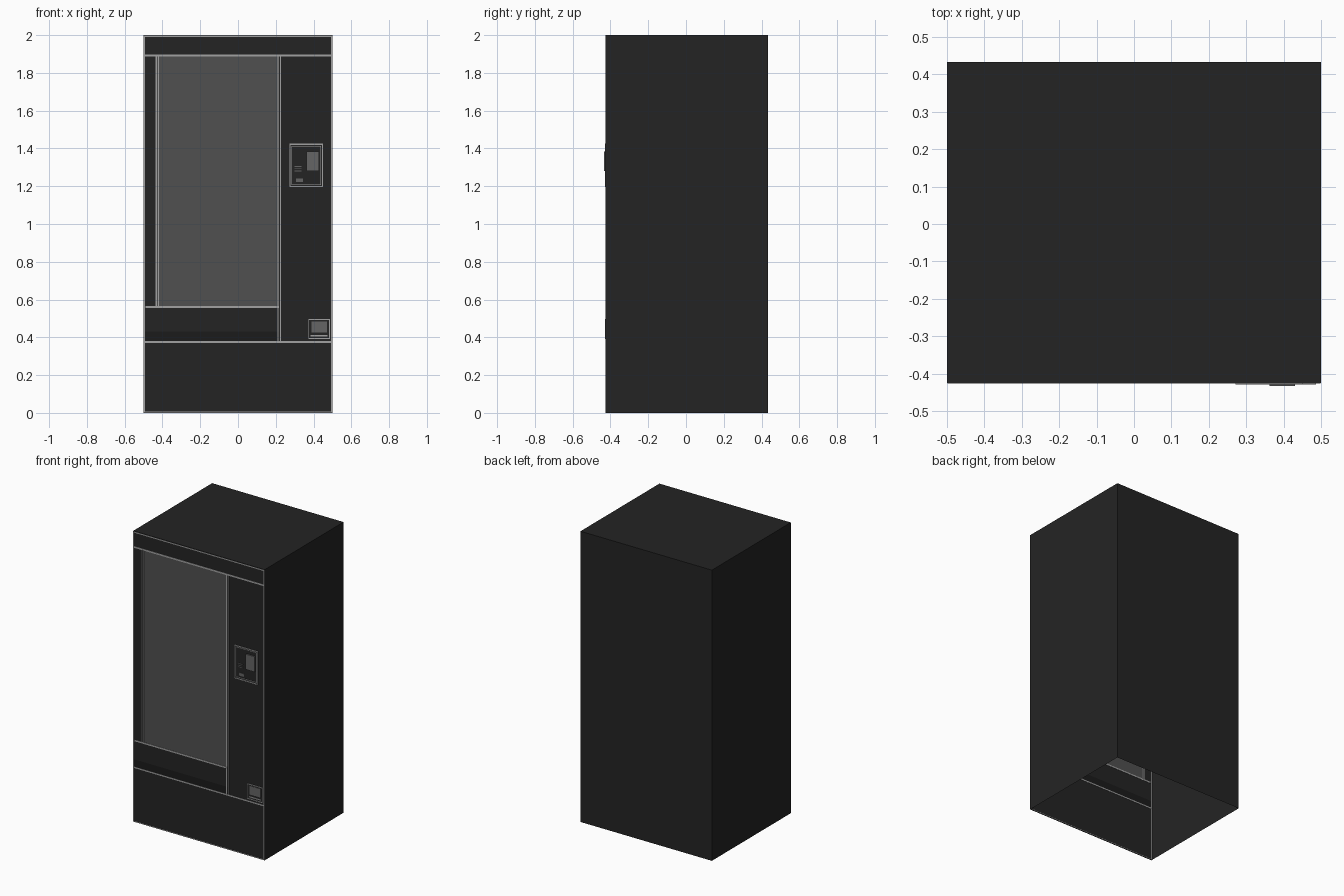
import bpy
import bmesh
from mathutils import Vector

cube = bpy.data.objects.get("Cube")
if cube:
    bpy.data.objects.remove(cube, do_unlink=True)


def material(name, v):
    m = bpy.data.materials.new(name)
    m.use_nodes = True
    m.diffuse_color = (v, v, v, 1)
    m.node_tree.nodes["Principled BSDF"].inputs["Base Color"].default_value = (v, v, v, 1)
    return m


BODY = material("charcoal", 0.0175)
SLOT = material("near_black", 0.011)
GLASS = material("smoked_glass", 0.08)
TRIM = material("light_grey_trim", 0.36)
SCREEN = material("mid_grey", 0.13)

FRONT = -0.425
BACK = 0.433


def add(name, bm, mat):
    mesh = bpy.data.meshes.new(name)
    bm.to_mesh(mesh)
    bm.free()
    mesh.materials.append(mat)
    obj = bpy.data.objects.new(name, mesh)
    bpy.context.collection.objects.link(obj)
    return obj


def box(name, x0, x1, y0, y1, z0, z1, mat, open_sides=()):
    """Box between two corners; faces pointing along open_sides are removed."""
    bm = bmesh.new()
    bmesh.ops.create_cube(bm, size=1)
    for v in bm.verts:
        v.co = Vector(((x0 + x1) / 2 + v.co.x * (x1 - x0),
                       (y0 + y1) / 2 + v.co.y * (y1 - y0),
                       (z0 + z1) / 2 + v.co.z * (z1 - z0)))
    bm.normal_update()
    doomed = [f for f in bm.faces if any(f.normal.dot(Vector(d)) > 0.9 for d in open_sides)]
    bmesh.ops.delete(bm, geom=doomed, context='FACES')
    return add(name, bm, mat)


def panel(name, x0, x1, z0, z1, mat):
    """Thin front sheet, seen from both sides."""
    return box(name, x0, x1, FRONT, FRONT + 0.003, z0, z1, mat)


def plate(name, x0, x1, z0, z1, mat, out=0.003):
    """Raised detail on the front."""
    return box(name, x0, x1, FRONT - out, FRONT, z0, z1, mat)


def bar(name, x0, x1, z0, z1):
    """Trim strip showing on both sides of the front."""
    return box(name, x0, x1, FRONT - 0.002, FRONT + 0.005, z0, z1, TRIM)


def frame(name, x0, x1, z0, z1, w, out=0.004):
    """Rectangular outline made of four strips."""
    plate(name + "_left", x0, x0 + w, z0, z1, TRIM, out)
    plate(name + "_right", x1 - w, x1, z0, z1, TRIM, out)
    plate(name + "_bottom", x0 + w, x1 - w, z0, z0 + w, TRIM, out)
    plate(name + "_top", x0 + w, x1 - w, z1 - w, z1, TRIM, out)


# Cabinet shell, open at the front and underneath
box("cabinet_shell", -0.5, 0.5, FRONT, BACK, 0, 2, BODY, [(0, -1, 0), (0, 0, -1)])

# Front panels
panel("kick_panel", -0.5, 0.5, 0, 0.375, BODY)
panel("header_panel", -0.5, 0.5, 1.89, 2, BODY)
panel("left_stile", -0.5, -0.43, 0.56, 1.89, BODY)
panel("window_glass", -0.43, 0.217, 0.56, 1.89, GLASS)
panel("control_column", 0.217, 0.5, 0.375, 1.89, BODY)
panel("delivery_flap", -0.5, 0.217, 0.43, 0.56, BODY)
panel("delivery_slot", -0.5, 0.217, 0.375, 0.43, SLOT)

# Trim strips between the panels
bar("header_trim", -0.498, 0.498, 1.886, 1.897)
bar("kick_trim", -0.498, 0.498, 0.371, 0.380)
bar("window_sill_trim", -0.49, 0.217, 0.556, 0.566)
bar("window_left_trim", -0.437, -0.430, 0.566, 1.886)
bar("window_left_inner_trim", -0.424, -0.419, 0.566, 1.886)
bar("window_right_trim", 0.209, 0.214, 0.380, 1.886)
bar("column_trim", 0.222, 0.228, 0.380, 1.886)
bar("top_edge_trim", -0.499, 0.499, 1.990, 1.997)
bar("bottom_edge_trim", -0.499, 0.499, 0.003, 0.007)
for side, s in (("left", 1), ("right", -1)):
    xs = sorted((s * 0.499, s * 0.493))
    bar(side + "_edge_trim", xs[0], xs[1], 0.007, 1.990)

# Payment panel with reader, buttons and labels
frame("payment_frame", 0.272, 0.450, 1.195, 1.425, 0.006)
frame("payment_inner_frame", 0.283, 0.440, 1.207, 1.414, 0.003)
plate("card_reader", 0.362, 0.430, 1.28, 1.385, SCREEN, 0.008)
for i in range(3):
    plate("price_label_%d" % i, 0.298, 0.335, 1.278 + i * 0.012, 1.282 + i * 0.012, SCREEN)
plate("coin_slot", 0.308, 0.345, 1.222, 1.242, SCREEN)

# Coin return tray
frame("coin_return_frame", 0.372, 0.487, 0.392, 0.497, 0.005)
plate("coin_return_tray", 0.388, 0.472, 0.425, 0.485, SCREEN)
plate("coin_return_lip", 0.385, 0.475, 0.405, 0.412, TRIM)
